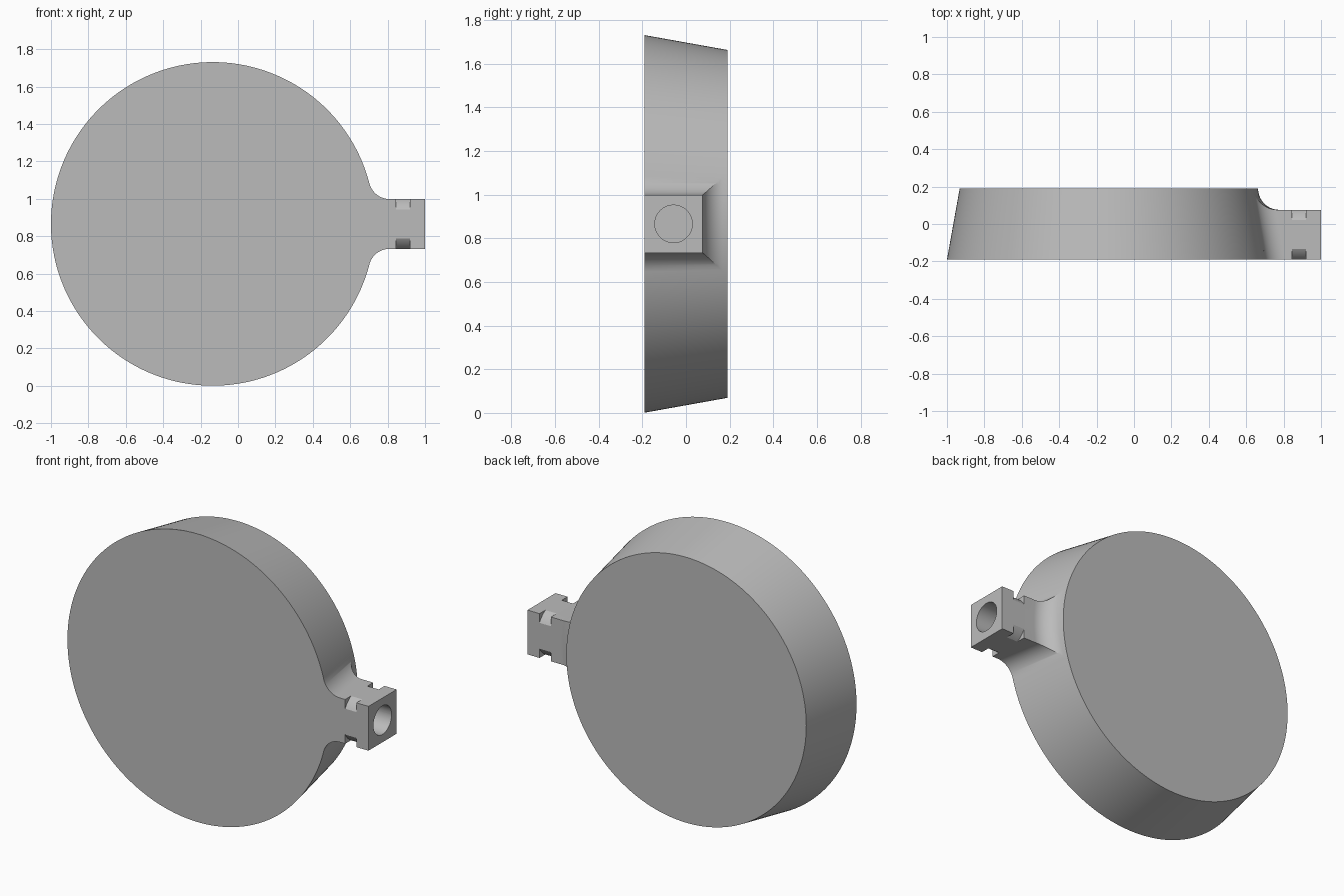
import bpy, bmesh, math
from mathutils import Matrix, Vector

if "Cube" in bpy.data.objects:
    bpy.data.objects.remove(bpy.data.objects["Cube"])

CX, CZ = -0.135, 0.866            # disc axis
FRONT, BACK = -0.19, 0.19
R_FRONT, R_BACK = 0.865, 0.797
SLOPE = (R_FRONT - R_BACK) / (BACK - FRONT)
HALF = 0.133                      # half width of the square stem
STEM_Y = FRONT + HALF             # stem axis
STEM_BACK = FRONT + 2 * HALF
FILLET = 0.112
STEPS = 24

grey = bpy.data.materials.new("plain grey")
grey.use_nodes = True
grey.diffuse_color = (0.5, 0.5, 0.5, 1)
grey.node_tree.nodes["Principled BSDF"].inputs["Base Color"].default_value = (0.5, 0.5, 0.5, 1)


def disc_radius(y):
    return R_FRONT - SLOPE * (y - FRONT)


def arc(cx, cy, r, a0, a1):
    angles = [a0 + (a1 - a0) * i / STEPS for i in range(STEPS + 1)]
    return [(cx + r * math.cos(a), cy + r * math.sin(a)) for a in angles]


def finish(bm, name):
    bmesh.ops.remove_doubles(bm, verts=bm.verts, dist=1e-6)
    bmesh.ops.recalc_face_normals(bm, faces=bm.faces)
    mesh = bpy.data.meshes.new(name)
    bm.to_mesh(mesh)
    bm.free()
    mesh.materials.append(grey)
    obj = bpy.data.objects.new(name, mesh)
    bpy.context.collection.objects.link(obj)
    return obj


def loft(name, rings, closed=False):
    """Join equal rings of points into a solid."""
    bm = bmesh.new()
    loops = [[bm.verts.new(p) for p in ring] for ring in rings]
    pairs = list(zip(loops, loops[1:]))
    if closed:
        pairs.append((loops[-1], loops[0]))
    else:
        bm.faces.new(loops[0])
        bm.faces.new(loops[-1])
    for a, b in pairs:
        for i in range(len(a)):
            j = (i + 1) % len(a)
            bm.faces.new((a[i], a[j], b[j], b[i]))
    return finish(bm, name)


def cylinder(name, r1, r2, depth, centre, axis, segments):
    bm = bmesh.new()
    turn = Vector((0, 0, 1)).rotation_difference(Vector(axis)).to_matrix().to_4x4()
    bmesh.ops.create_cone(bm, cap_ends=True, segments=segments, radius1=r1, radius2=r2,
                          depth=depth, matrix=Matrix.Translation(centre) @ turn)
    return finish(bm, name)


def boolean(target, cutter, operation):
    mod = target.modifiers.new(cutter.name, "BOOLEAN")
    mod.operation, mod.object, mod.solver = operation, cutter, "EXACT"
    bpy.context.view_layer.objects.active = target
    bpy.ops.object.modifier_apply(modifier=mod.name)
    bpy.data.objects.remove(cutter)


# Tapered disc
disc = cylinder("tapered_disc", R_FRONT, R_BACK, BACK - FRONT, (CX, 0, CZ), (0, 1, 0), 256)


# Stem outline seen from the front, flaring into the disc on both sides
def stem_outline(y):
    rc, zc = disc_radius(y) + FILLET, HALF + FILLET
    xc = math.sqrt(rc * rc - zc * zc)
    flare = arc(xc, zc, FILLET, math.atan2(zc, xc) - math.pi, -math.pi / 2)
    half = [(0.5, flare[0][1])] + flare + [(1 - CX, HALF)]
    full = half + [(x, -z) for x, z in reversed(half)]
    return [(CX + x, y, CZ + z) for x, z in full]


stem = loft("stem", [stem_outline(FRONT), stem_outline(BACK)])

# Rear flare of the stem, swept around the disc axis
lean = math.atan(SLOPE)
yc = STEM_BACK + FILLET
flare = arc(disc_radius(yc) + FILLET / math.cos(lean), yc, FILLET, lean - math.pi, -math.pi / 2)
section = [(0.4, FRONT - 0.1), (0.4, flare[0][1])] + flare + [(1.4, STEM_BACK), (1.4, FRONT - 0.1)]
sweep = [[(CX + r * math.cos(t), y, CZ + r * math.sin(t)) for r, y in section]
         for t in [0.8 * (i / 32 - 0.5) for i in range(33)]]
boolean(stem, loft("rear_flare", sweep), "INTERSECT")
boolean(disc, stem, "UNION")

# Round groove that notches the four stem corners
ring = [(0.845, 0.154), (0.92, 0.154), (0.92, 0.3), (0.845, 0.3)]
groove = [[(x, STEM_Y + r * math.cos(t), CZ + r * math.sin(t)) for x, r in ring]
          for t in [2 * math.pi * i / 96 for i in range(96)]]
boolean(disc, loft("corner_groove", groove, closed=True), "DIFFERENCE")

# Round socket in the stem end
boolean(disc, cylinder("socket", 0.086, 0.086, 0.6, (1, STEM_Y, CZ), (1, 0, 0), 64), "DIFFERENCE")

disc.name = "disc_with_stem"
bpy.ops.object.select_all(action="DESELECT")
disc.select_set(True)
bpy.context.view_layer.objects.active = disc
bpy.ops.object.shade_smooth_by_angle(angle=math.radians(25))
